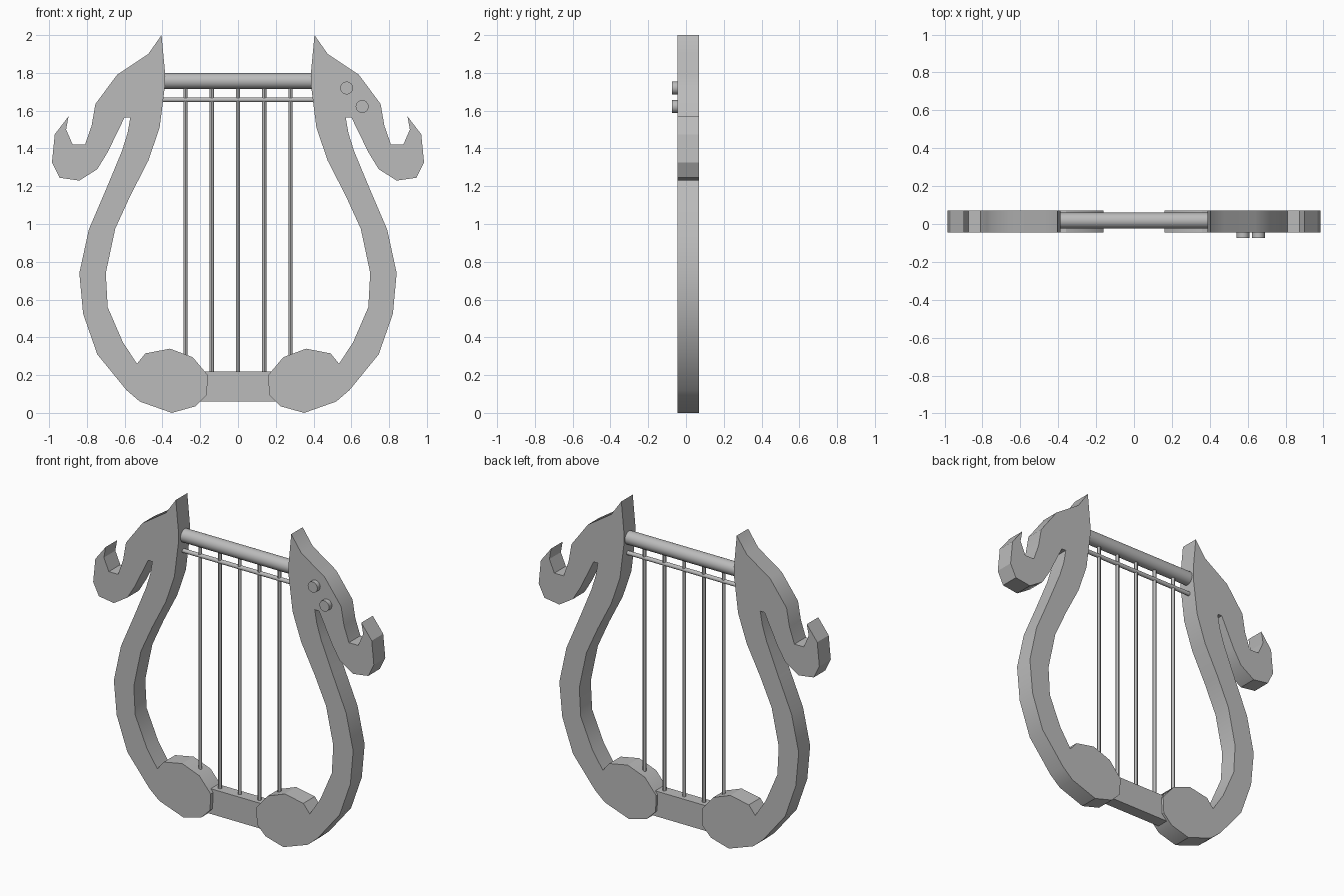
import bpy, bmesh, math
from mathutils import Vector

old = bpy.data.objects.get("Cube")
if old:
    bpy.data.objects.remove(old, do_unlink=True)

GREY = (0.5, 0.5, 0.5, 1)
stone = bpy.data.materials.new("plain grey")
stone.use_nodes = True
stone.diffuse_color = GREY
stone.node_tree.nodes["Principled BSDF"].inputs["Base Color"].default_value = GREY

FRONT, BACK = -0.045, 0.07   # thickness of the arms
MID = 0.018                  # depth at which bars and strings run


def finish(obj):
    """Apply the material and smooth the shallow edges."""
    obj.data.materials.append(stone)
    bpy.ops.object.select_all(action='DESELECT')
    obj.select_set(True)
    bpy.context.view_layer.objects.active = obj
    bpy.ops.object.shade_smooth_by_angle(angle=math.radians(30))
    return obj


def plate(name, outline, front, back):
    """Extrude a front-view outline through the depth."""
    bm = bmesh.new()
    face = bm.faces.new([bm.verts.new((x, front, z)) for x, z in outline])
    ext = bmesh.ops.extrude_face_region(bm, geom=[face], use_keep_orig=True)
    moved = [v for v in ext["geom"] if isinstance(v, bmesh.types.BMVert)]
    bmesh.ops.translate(bm, verts=moved, vec=(0, back - front, 0))
    bmesh.ops.recalc_face_normals(bm, faces=bm.faces)
    mesh = bpy.data.meshes.new(name)
    bm.to_mesh(mesh)
    bm.free()
    obj = bpy.data.objects.new(name, mesh)
    bpy.context.collection.objects.link(obj)
    return finish(obj)


def rod(name, start, end, radius, sides=16):
    """Cylinder running between two points."""
    a, b = Vector(start), Vector(end)
    bpy.ops.mesh.primitive_cylinder_add(
        vertices=sides, radius=radius, depth=(b - a).length, location=(a + b) / 2,
        rotation=(b - a).to_track_quat('Z', 'Y').to_euler())
    obj = bpy.context.object
    obj.name = name
    return finish(obj)


# Head with its curled snout, from the tip of the crest to the throat notch
head = [(.405, 2), (.475, 1.9), (.64, 1.79), (.755, 1.635), (.775, 1.52),
        (.81, 1.42), (.875, 1.42), (.91, 1.5), (.897, 1.57), (.97, 1.475),
        (.985, 1.325), (.945, 1.245), (.84, 1.23), (.745, 1.29), (.69, 1.38),
        (.6, 1.565), (.57, 1.565)]
# Outer edge of the arm, downwards
outer = [(.585, 1.48), (.615, 1.385), (.7, 1.18), (.79, .97), (.84, .74),
         (.82, .525), (.745, .31), (.59, .12), (.52, .06)]
# Rounded foot
foot = [(.35, 0), (.225, .035), (.165, .095), (.16, .2), (.24, .295),
        (.36, .34), (.49, .315), (.535, .26)]
# Inner edge of the arm, upwards
inner = [(.61, .375), (.69, .56), (.7, .74), (.65, .975), (.57, 1.15),
         (.475, 1.335), (.415, 1.51), (.387, 1.73), (.387, 1.81)]

arm = head + outer + foot + inner
for side, sign in (("left", 1), ("right", -1)):
    plate(side + "_arm", [(sign * x, z) for x, z in arm], FRONT, BACK)

# Base between the feet
plate("base_bar", [(-.25, .06), (.25, .06), (.25, .22), (-.25, .22)], -.02, .055)

# Crossbar and thin string rod
rod("crossbar", (-.395, MID, 1.757), (.395, MID, 1.757), .042, 24)
rod("string_rod", (-.405, MID, 1.658), (.405, MID, 1.658), .013)

# Strings
for i in range(-2, 3):
    rod("string_%d" % (i + 3), (i * .139, MID, .2), (i * .139, MID, 1.74), .011, 12)

# Tuning pegs on the front of one head
for name, x, z in (("upper_peg", .575, 1.72), ("lower_peg", .657, 1.622)):
    rod(name, (x, -.074, z), (x, 0, z), .034, 24)
